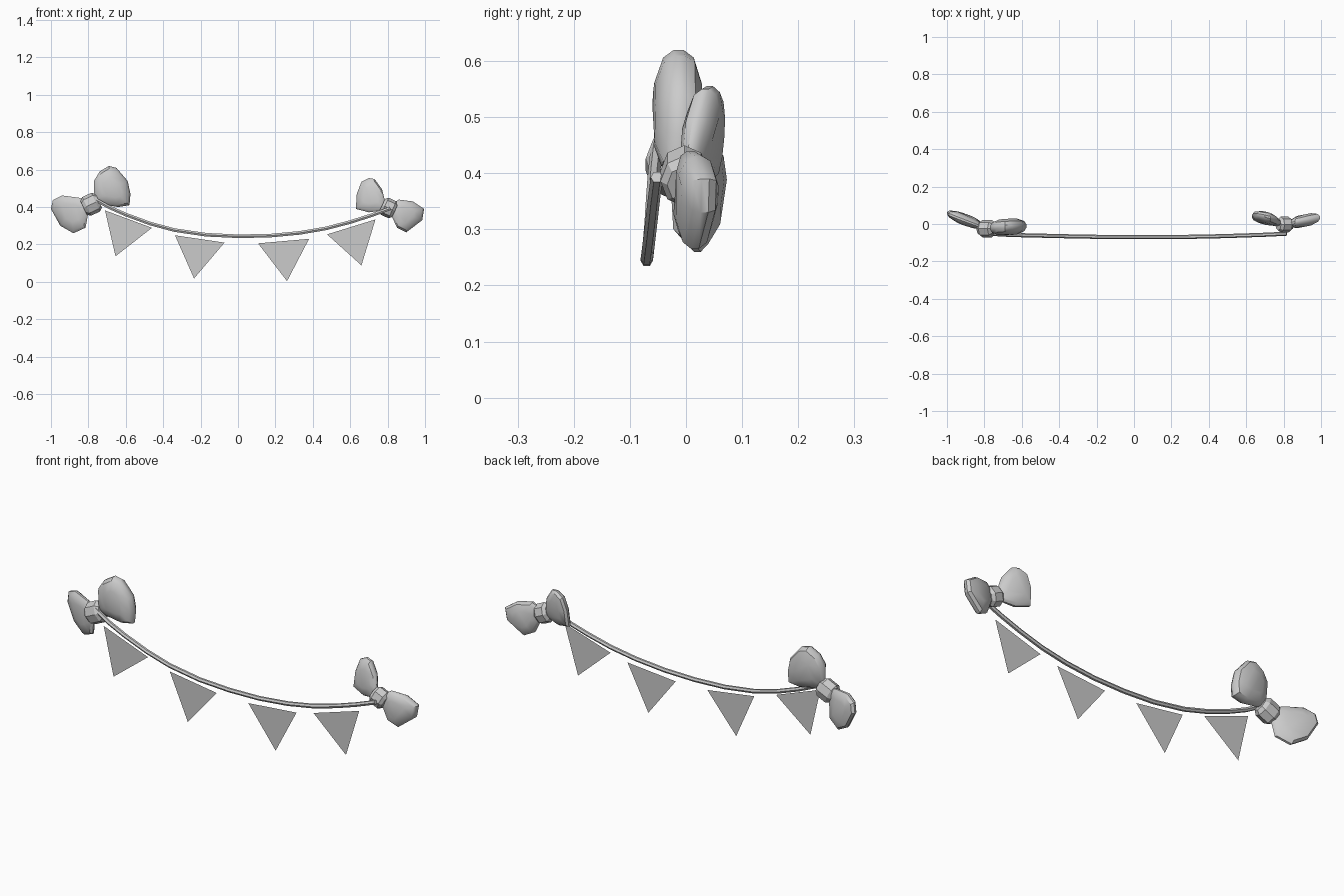
import bpy, bmesh, math
from mathutils import Vector, Matrix

if "Cube" in bpy.data.objects:
    bpy.data.objects.remove(bpy.data.objects["Cube"])

GREY = (0.6, 0.6, 0.6, 1)
mat = bpy.data.materials.new("plain grey")
mat.use_nodes = True
mat.diffuse_color = GREY
mat.node_tree.nodes["Principled BSDF"].inputs["Base Color"].default_value = GREY


def make(name, rings, smooth=30):
    """Closed skin through a list of equal-sized rings of points."""
    bm = bmesh.new()
    loops = [[bm.verts.new(p) for p in r] for r in rings]
    n = len(loops[0])
    for a, b in zip(loops, loops[1:]):
        for i in range(n):
            j = (i + 1) % n
            bm.faces.new((a[i], a[j], b[j], b[i]))
    bm.faces.new(loops[0])
    if len(loops) > 1:
        bm.faces.new(loops[-1][::-1])
        bmesh.ops.recalc_face_normals(bm, faces=bm.faces)
    mesh = bpy.data.meshes.new(name)
    bm.to_mesh(mesh)
    bm.free()
    ob = bpy.data.objects.new(name, mesh)
    bpy.context.collection.objects.link(ob)
    mesh.materials.append(mat)
    if smooth:
        bpy.ops.object.select_all(action='DESELECT')
        ob.select_set(True)
        bpy.context.view_layer.objects.active = ob
        bpy.ops.object.shade_smooth_by_angle(angle=math.radians(smooth))
    return ob


def bow_loop(name, knot, outline, slope_x, slope_z, thick):
    """Puffed bow loop: stacked scaled outlines, thinner towards the knot."""
    k = Vector((knot[0], 0, knot[2]))
    pts = [Vector((x, 0, z)) for x, z in outline]
    mid = sum(pts, Vector()) / len(pts)
    reach = max((p - k).length for p in pts)
    rings = []
    for scale, push in ((.5, -1), (.88, -.65), (1, -.2), (1, .2), (.88, .65), (.5, 1)):
        ring = []
        for p in pts:
            q = mid + (p - mid) * scale
            d = q - k
            fat = thick * min(1, .5 + d.length / reach)
            ring.append((q.x, knot[1] + slope_x * d.x + slope_z * d.z + push * fat, q.z))
        rings.append(ring)
    make(name, rings, 35)


def knot_band(name, centre, angle, length, radius):
    """Short eight-sided barrel around the bow's middle."""
    turn = Matrix.Rotation(-math.radians(angle), 3, 'Y')
    rings = []
    for u, s in ((-.5, .72), (-.3, 1), (.3, 1), (.5, .72)):
        rings.append([Vector(centre) + turn @ Vector((
            u * length, radius * s * .85 * math.cos(a), radius * s * math.sin(a)))
            for a in (math.tau * i / 8 for i in range(8))])
    make(name, rings)


# Right-hand bow (-x)
knot_r = (-.785, -.025, .415)
bow_loop("right_bow_outer_loop", knot_r,
         [(-.8, .43), (-.85, .45), (-.94, .462), (-.99, .438), (-1, .39),
          (-.95, .3), (-.88, .26), (-.815, .29), (-.8, .37)], -.38, -.06, .03)
bow_loop("right_bow_inner_loop", knot_r,
         [(-.77, .44), (-.77, .54), (-.74, .59), (-.69, .62), (-.65, .61), (-.59, .54),
          (-.575, .47), (-.58, .41), (-.64, .4), (-.73, .415)], .06, .03, .042)
knot_band("right_bow_knot", knot_r, 25, .09, .055)

# Left-hand bow (+x)
knot_l = (.805, -.003, .395)
bow_loop("left_bow_inner_loop", knot_l,
         [(.63, .39), (.635, .47), (.66, .535), (.7, .555), (.73, .55), (.77, .495),
          (.785, .435), (.79, .385), (.7, .372)], -.25, .12, .03)
bow_loop("left_bow_outer_loop", knot_l,
         [(.82, .415), (.86, .44), (.935, .43), (.995, .39), (.985, .33), (.9, .265),
          (.85, .29), (.82, .355)], .2, 0, .033)
knot_band("left_bow_knot", knot_l, -25, .075, .05)

# Sagging cord
path = [(-.77, -.052, .445), (-.69, -.057, .4), (-.6, -.06, .36), (-.47, -.063, .312),
        (-.34, -.066, .277), (-.17, -.069, .252), (0, -.07, .244), (.17, -.07, .247),
        (.33, -.068, .262), (.47, -.065, .286), (.6, -.061, .32), (.71, -.057, .355),
        (.815, -.052, .393)]
path = [Vector(p) for p in path]
rings = []
for i, p in enumerate(path):
    along = (path[min(i + 1, len(path) - 1)] - path[max(i - 1, 0)]).normalized()
    side = Vector((0, 1, 0))
    up = along.cross(side).normalized()
    rings.append([p + .011 * (math.cos(a) * side + math.sin(a) * up)
                  for a in (math.tau * s / 6 for s in range(6))])
make("cord", rings, 40)

# Pennants: single flat sheets with a slightly blunt tip
flags = [((-.711, .382), (-.46, .289), (-.655, .137)),
         ((-.337, .249), (-.072, .21), (-.235, .018)),
         ((.107, .206), (.38, .23), (.262, .004)),
         ((.476, .254), (.735, .334), (.66, .088))]
for i, (a, b, tip) in enumerate(flags):
    a, b, tip = (Vector((x, -.07, z)) for x, z in (a, b, tip))
    make(f"pennant_{i + 1}", [[a, tip.lerp(a, .05), tip, tip.lerp(b, .04), b]], 0)
